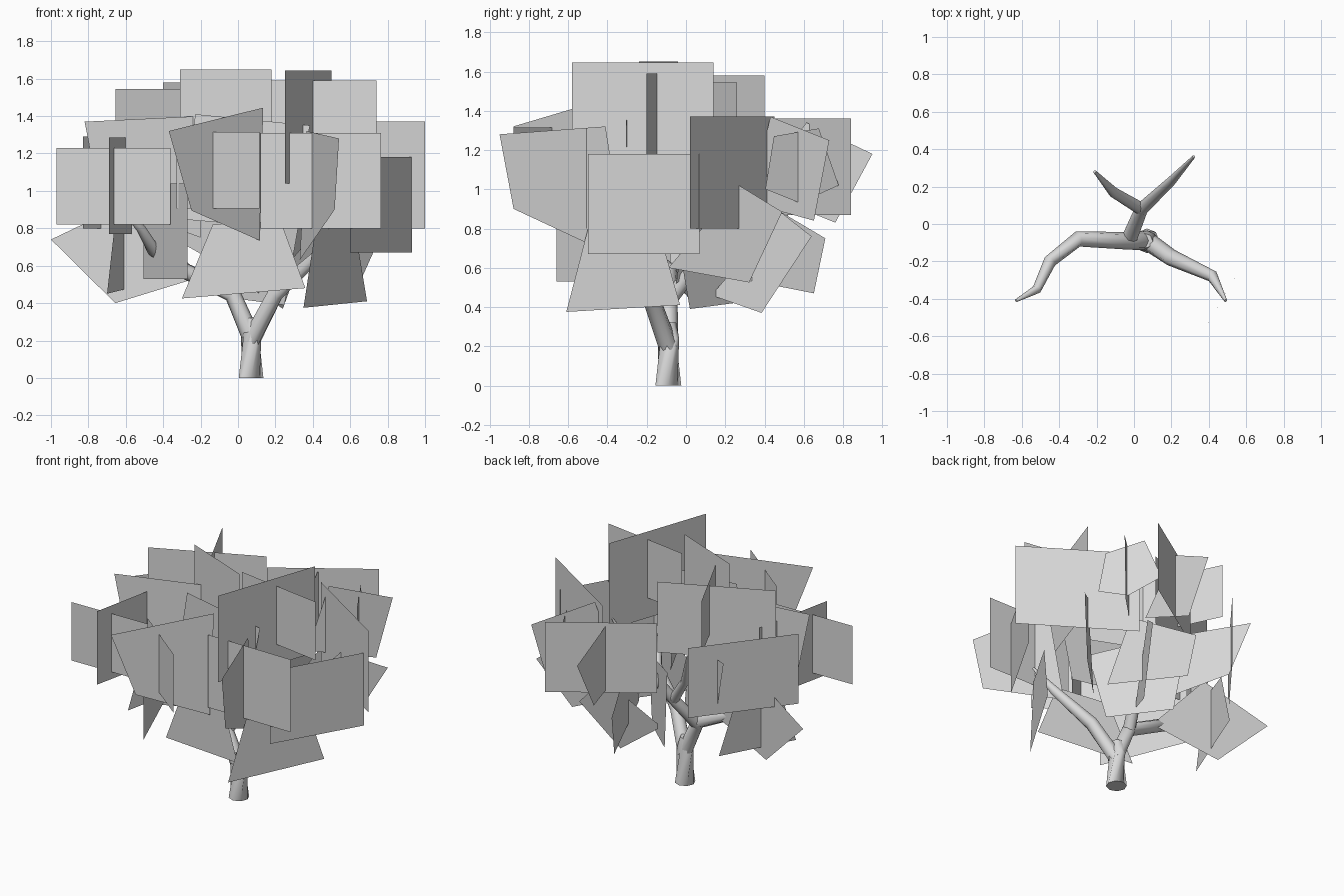
import bpy
import bmesh
from mathutils import Vector

start_cube = bpy.data.objects.get("Cube")
if start_cube:
    bpy.data.objects.remove(start_cube, do_unlink=True)

grey = bpy.data.materials.new("pale_grey")
grey.use_nodes = True
grey.diffuse_color = (.7, .7, .7, 1)
grey.node_tree.nodes["Principled BSDF"].inputs["Base Color"].default_value = (.7, .7, .7, 1)


def finish(name, bm):
    mesh = bpy.data.meshes.new(name)
    bm.to_mesh(mesh)
    bm.free()
    mesh.materials.append(grey)
    obj = bpy.data.objects.new(name, mesh)
    bpy.context.collection.objects.link(obj)
    return obj


def leaf_card(name, start, end, corners):
    """Flat upright card: corners are (share of the way from start to end, height)."""
    a, b = Vector(start), Vector(end)
    bm = bmesh.new()
    verts = []
    for along, height in corners:
        plan = a.lerp(b, along)
        verts.append(bm.verts.new((plan.x, plan.y, height)))
    bm.faces.new(verts)
    return finish(name, bm)


def square_card(name, start, end, low, high):
    return leaf_card(name, start, end, [(0, low), (1, low), (1, high), (0, high)])


def limb(name, path, radii, sides=8):
    """Tapered tube through the path points."""
    points = [Vector(p) for p in path]
    bm = bmesh.new()
    rings = []
    for i, (point, radius) in enumerate(zip(points, radii)):
        ahead = points[min(i + 1, len(points) - 1)]
        behind = points[max(i - 1, 0)]
        turn = (ahead - behind).to_track_quat('Z', 'Y').to_matrix().to_4x4()
        turn.translation = point
        ring = bmesh.ops.create_circle(bm, segments=sides, radius=radius, matrix=turn)
        rings.append(ring["verts"])
    for lower, upper in zip(rings, rings[1:]):
        for k in range(sides):
            n = (k + 1) % sides
            bm.faces.new((lower[k], lower[n], upper[n], upper[k]))
    bm.faces.new(rings[0][::-1])
    bm.faces.new(rings[-1])
    bmesh.ops.recalc_face_normals(bm, faces=bm.faces)
    obj = finish(name, bm)
    bpy.ops.object.select_all(action='DESELECT')
    bpy.context.view_layer.objects.active = obj
    obj.select_set(True)
    bpy.ops.object.shade_smooth_by_angle(angle=1)
    return obj


# Trunk and branches
limb("trunk", [(.07, -.09, 0), (.07, -.09, .24), (.06, -.09, .32)], [.066, .055, .04])
limb("left_branch",
     [(.07, -.09, .22), (-.03, -.09, .45), (-.3, -.08, .58), (-.45, -.2, .68), (-.52, -.35, .8), (-.63, -.41, .92)],
     [.05, .047, .042, .035, .025, .008])
limb("right_branch",
     [(.07, -.09, .2), (.2, -.18, .45), (.42, -.28, .65), (.49, -.41, .85)],
     [.05, .045, .032, .008])
limb("back_branch",
     [(-.03, -.09, .43), (.04, .08, .65), (.2, .23, .95), (.32, .36, 1.25)],
     [.042, .036, .025, .008])
limb("back_twig",
     [(.04, .08, .65), (-.11, .17, .85), (-.21, .28, 1.1)],
     [.034, .028, .008])

# Square leaf cards
square_card("outer_side_card", (.6, -.5), (.93, .07), .67, 1.18)
square_card("front_wide_card", (.12, -.505), (.765, -.51), .8, 1.31)
square_card("front_crossing_card", (.115, -.88), (-.33, -.53), .905, 1.315)
square_card("back_side_card", (1, .02), (.33, .45), .8, 1.37)
square_card("back_wide_card", (.505, .84), (-.09, .45), .87, 1.36)
square_card("crown_tall_card", (.25, -.58), (.5, .14), 1.04, 1.645)
square_card("crown_front_card", (-.31, -.04), (.18, -.24), 1.1, 1.65)
square_card("crown_side_card", (.1, -.1), (.74, -.2), 1.18, 1.59)
square_card("crown_back_card", (-.4, .4), (-.16, -.1), 1.2, 1.58)
square_card("crown_left_card", (-.655, -.06), (.04, .26), 1.05, 1.545)
square_card("outer_front_card", (-.97, -.46), (-.36, -.45), .82, 1.23)
square_card("outer_cross_card", (-.69, -.58), (-.57, 0), .77, 1.285)
square_card("back_left_card", (-.83, -.06), (-.38, .52), .8, 1.29)
square_card("low_inner_card", (-.27, -.66), (-.505, -.08), .53, 1.04)

# Tapered leaf cards around the crown
leaf_card("front_corner_leaf", (.33, -.3), (.54, -.95), [(.17, 1.32), (1, 1.28), (.89, .9), (0, .63)])
leaf_card("front_diagonal_leaf", (-.37, -.88), (.135, -.46), [(0, 1.32), (1, 1.445), (.96, .735), (.24, .895)])
leaf_card("inner_front_leaf", (-.4, -.22), (.385, -.305), [(.1, .85), (.22, 1.41), (1, 1.35), (.85, .8)])
leaf_card("inner_left_leaf", (-.82, -.2), (-.2, -.06), [(0, 1.37), (1, 1.4), (1, .75), (.13, .95)])
leaf_card("back_middle_leaf", (.19, .34), (.18, .95), [(.45, 1.34), (1, 1.18), (.69, .83), (0, 1)])
leaf_card("back_corner_leaf", (.12, .13), (.69, .73), [(.5, 1.37), (1, 1.25), (.87, .84), (.33, .93)])
leaf_card("back_cross_leaf", (.41, .8), (.66, .36), [(.05, 1.02), (.5, .93), (.9, 1), (.8, 1.27), (.28, 1.31)])

# Tapered leaf cards hanging low
leaf_card("low_side_leaf", (.35, -.61), (.69, -.03), [(0, .375), (1, .41), (.8, .82), (.2, .82)])
leaf_card("low_front_leaf", (-.3, -.37), (.36, -.52), [(0, .425), (1, .48), (.8, .84), (.25, .82)])
leaf_card("low_outer_leaf", (-1, .13), (-.2, -.06), [(0, .74), (.43, .4), (1, .54), (.55, .95)])
leaf_card("low_cross_leaf", (-.7, -.22), (-.5, .35), [(0, .45), (1, .5), (.75, .9), (.25, .9)])
leaf_card("low_diagonal_leaf", (.26, -.09), (.82, .49), [(0, .6), (.71, .525), (1, .885), (.62, 1.02)])
leaf_card("low_back_leaf", (.1, .13), (.38, .64), [(0, .46), (.5, .37), (1, .76), (.7, .88)])
leaf_card("low_spine_leaf", (.08, .71), (.31, .06), [(0, .75), (.09, .47), (.95, .58), (.7, 1.02)])
leaf_card("low_rear_leaf", (.33, -.06), (-.15, .41), [(.17, .39), (.81, .43), (.95, 1), (0, .85)])
leaf_card("low_left_leaf", (.05, -.05), (-.6, .44), [(0, .52), (.83, .83), (1, 1.21), (.15, 1.05)])
